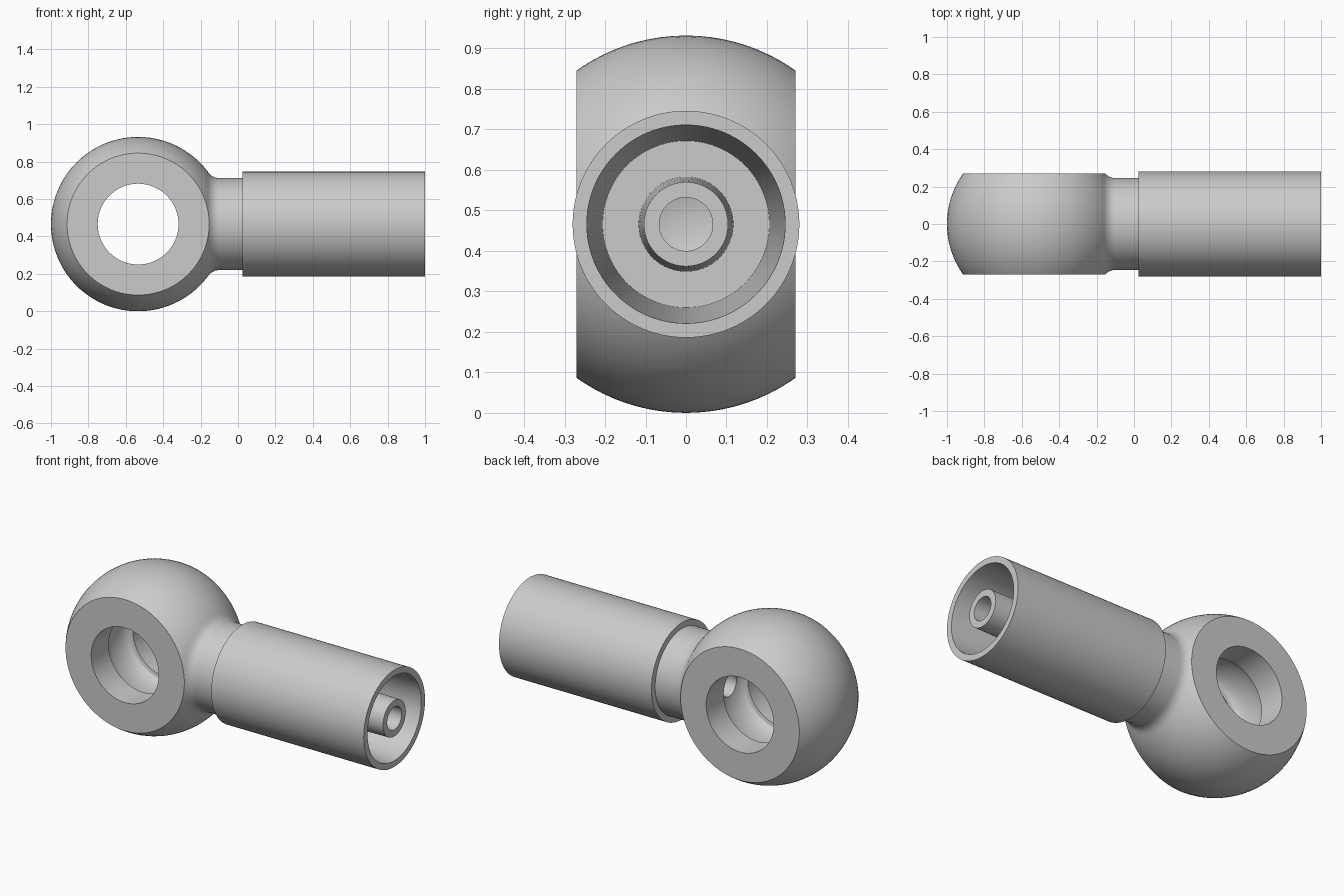
import bpy, bmesh, math
from mathutils import Matrix

if "Cube" in bpy.data.objects:
    bpy.data.objects.remove(bpy.data.objects["Cube"])

CX, CZ, R = -0.534, 0.466, 0.466      # eye centre and ball radius
HALF = 0.27                           # half thickness of the eye
SEG = 96

steel = bpy.data.materials.new("steel_grey")
steel.diffuse_color = (0.6, 0.6, 0.6, 1)
steel.use_nodes = True
steel.node_tree.nodes["Principled BSDF"].inputs["Base Color"].default_value = steel.diffuse_color


def lathe(name, profile, matrix):
    """Spin (axial, radius) points around the local x axis."""
    bm = bmesh.new()
    vs = [bm.verts.new((a, 0, r)) for a, r in profile]
    es = [bm.edges.new(p) for p in zip(vs, vs[1:])]
    bmesh.ops.spin(bm, geom=vs + es, cent=(0, 0, 0), axis=(1, 0, 0),
                   angle=math.tau, steps=SEG)
    bmesh.ops.remove_doubles(bm, verts=bm.verts, dist=1e-5)
    bmesh.ops.recalc_face_normals(bm, faces=bm.faces)
    bm.transform(matrix)
    me = bpy.data.meshes.new(name)
    bm.to_mesh(me)
    bm.free()
    ob = bpy.data.objects.new(name, me)
    bpy.context.collection.objects.link(ob)
    me.materials.append(steel)
    return ob


def block(name, centre, size):
    bm = bmesh.new()
    bmesh.ops.create_cube(bm, size=1, matrix=Matrix.Translation(centre)
                          @ Matrix.Diagonal((*size, 1)))
    me = bpy.data.meshes.new(name)
    bm.to_mesh(me)
    bm.free()
    ob = bpy.data.objects.new(name, me)
    bpy.context.collection.objects.link(ob)
    me.materials.append(steel)
    return ob


def cut(target, cutter):
    mod = target.modifiers.new(cutter.name, 'BOOLEAN')
    mod.operation, mod.solver, mod.object = 'DIFFERENCE', 'EXACT', cutter
    bpy.context.view_layer.objects.active = target
    bpy.ops.object.modifier_apply(modifier=mod.name)
    bpy.data.objects.remove(cutter)


# Ball, blended neck, hose sleeve, inner socket, nipple and bore in one turning
end = math.asin(0.285 / R)
ball = [(CX - R * math.cos(t), R * math.sin(t))
        for t in [(math.pi - end) * i / 44 for i in range(45)]]
ball[0] = (CX - R, 0)
x0, r0 = ball[-1]
corner, stop = (-0.141, 0.246), (-0.10, 0.246)
blend = [tuple((1 - t) ** 2 * a + 2 * t * (1 - t) * b + t * t * c
               for a, b, c in zip((x0, r0), corner, stop))
         for t in [i / 6 for i in range(1, 7)]]
turned = [(0.025, 0.246), (0.025, 0.28), (1, 0.28), (1, 0.245),
          (0.12, 0.206), (0.12, 0.117), (1, 0.104), (1, 0.066),
          (CX, 0.066), (CX, 0)]
fitting = lathe("banjo_fitting", ball + blend + turned,
                Matrix.Translation((0, 0, CZ)))

# Flat faces on both sides of the eye
for side in (-1, 1):
    cut(fitting, block("side_cutter", (-0.55, side * (HALF + 0.2), CZ),
                       (1.1, 0.4, 1.2)))

# Bolt hole with a rounded ring groove in the middle
groove = [(-0.11 * math.cos(math.pi * i / 12),
           0.216 + 0.05 * math.sin(math.pi * i / 12) ** 0.7) for i in range(13)]
hole = [(-0.4, 0), (-0.4, 0.216)] + groove + [(0.4, 0.216), (0.4, 0)]
cut(fitting, lathe("hole_cutter", hole, Matrix.Translation((CX, 0, CZ))
                   @ Matrix.Rotation(math.pi / 2, 4, 'Z')))

# Smooth turned surfaces with crisp edges
bpy.ops.object.select_all(action='DESELECT')
fitting.select_set(True)
bpy.context.view_layer.objects.active = fitting
bpy.ops.object.shade_smooth_by_angle(angle=math.radians(25))
